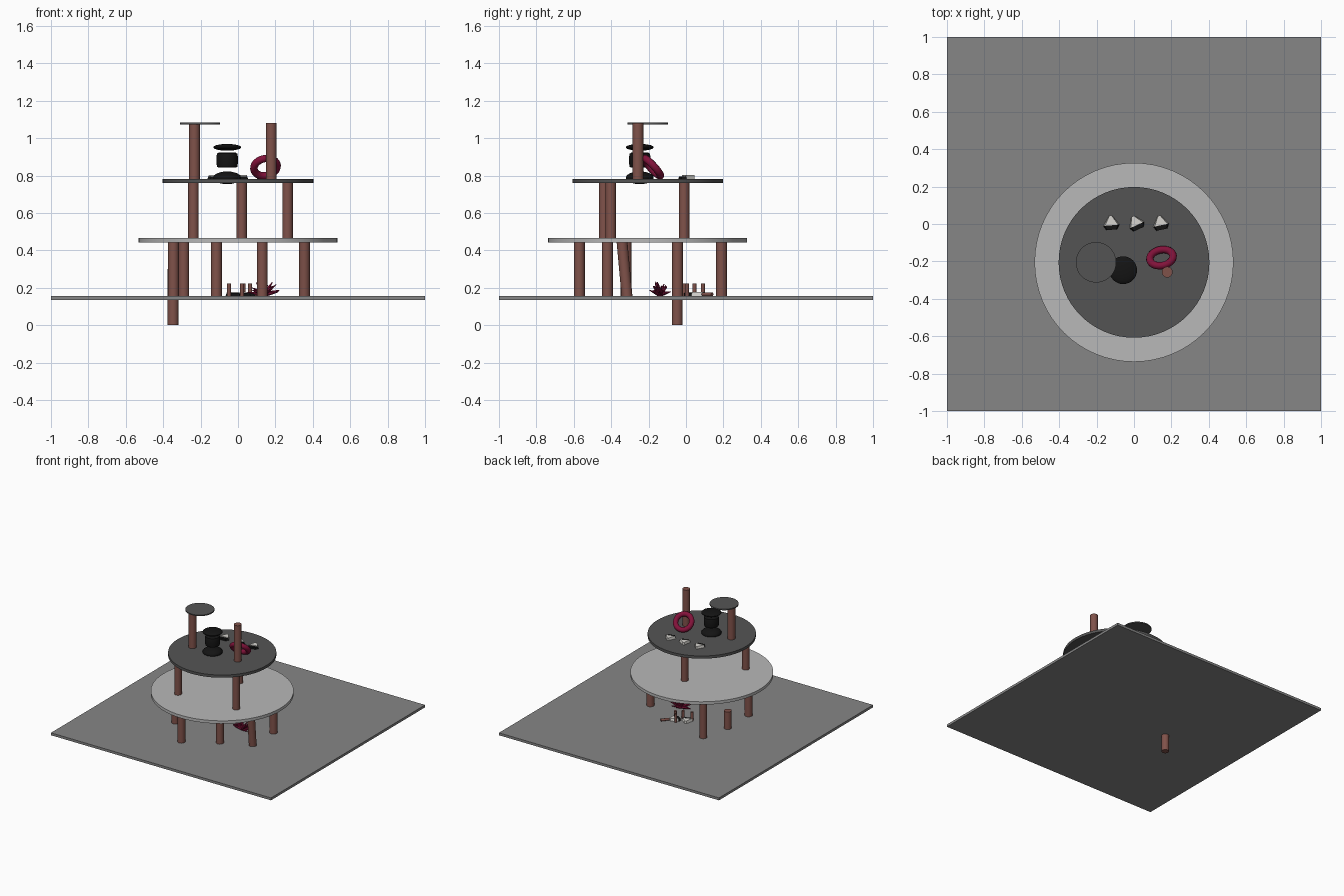
import bpy, bmesh, math, random
from mathutils import Vector, Matrix

if "Cube" in bpy.data.objects:
    bpy.data.objects.remove(bpy.data.objects["Cube"])

random.seed(4)


def mat(name, r, g, b):
    m = bpy.data.materials.new(name)
    lin = [(c / 255 / 12.92) if c < 10 else ((c / 255 + 0.055) / 1.055) ** 2.4 for c in (r, g, b)]
    m.diffuse_color = (*lin, 1)
    m.use_nodes = True
    m.node_tree.nodes["Principled BSDF"].inputs["Base Color"].default_value = m.diffuse_color
    return m


GREY = mat("mid_grey", 134, 134, 134)
LIGHT = mat("light_grey", 184, 184, 184)
DARK = mat("dark_grey", 84, 84, 84)
BROWN = mat("brown", 128, 82, 74)
RED = mat("crimson", 130, 18, 58)
BLACK = mat("black", 20, 20, 20)
WHITE = mat("off_white", 215, 213, 208)


def finish(name, bm, *mats, smooth=True):
    me = bpy.data.meshes.new(name)
    bmesh.ops.recalc_face_normals(bm, faces=bm.faces)
    bm.to_mesh(me)
    bm.free()
    ob = bpy.data.objects.new(name, me)
    bpy.context.collection.objects.link(ob)
    for m in mats:
        me.materials.append(m)
    if smooth:
        bpy.ops.object.select_all(action='DESELECT')
        ob.select_set(True)
        bpy.context.view_layer.objects.active = ob
        bpy.ops.object.shade_smooth_by_angle(angle=math.radians(40))
    return ob


def rod(name, p0, p1, r, m, seg=24):
    """Capped cylinder between two points."""
    p0, p1 = Vector(p0), Vector(p1)
    d = p1 - p0
    bm = bmesh.new()
    rot = Vector((0, 0, 1)).rotation_difference(d.normalized()).to_matrix().to_4x4()
    bmesh.ops.create_cone(bm, cap_ends=True, segments=seg, radius1=r, radius2=r, depth=d.length,
                          matrix=Matrix.Translation((p0 + p1) / 2) @ rot)
    return finish(name, bm, m)


def lathe(name, loc, prof, m, seg=32, closed=False, rot=Matrix()):
    """Spin a (radius, height) profile about the local z axis."""
    bm = bmesh.new()
    rings = [[bm.verts.new((r * math.cos(2 * math.pi * i / seg), r * math.sin(2 * math.pi * i / seg), z))
              for i in range(seg)] for r, z in prof]
    pairs = list(zip(rings, rings[1:] + rings[:1])) if closed else list(zip(rings, rings[1:]))
    for a, b in pairs:
        for i in range(seg):
            j = (i + 1) % seg
            bm.faces.new((a[i], a[j], b[j], b[i]))
    if not closed:
        bm.faces.new(rings[0])
        bm.faces.new(rings[-1])
    bm.transform(Matrix.Translation(loc) @ rot)
    return finish(name, bm, m)


# base plate
bm = bmesh.new()
bmesh.ops.create_cube(bm, size=1, matrix=Matrix.Translation((0, 0, 0.146)) @ Matrix.Diagonal((2, 2, 0.02, 1)))
finish("base_plate", bm, GREY, smooth=False)

# round shelves
CY = -0.205
rod("lower_shelf", (0, CY, 0.442), (0, CY, 0.466), 0.532, LIGHT, 64)
rod("upper_shelf", (0, CY, 0.76), (0, CY, 0.782), 0.403, DARK, 64)
rod("small_top_disc", (-0.203, CY, 1.074), (-0.203, CY, 1.083), 0.108, DARK, 48)

# lower posts: foot x, y and top y; one leans
for i, (x, y0, y1) in enumerate([(-0.115, -0.57, -0.57), (0.13, -0.42, -0.42), (0.355, -0.315, -0.342),
                                 (0.355, -0.045, -0.045), (-0.345, -0.32, -0.32), (-0.29, 0.19, 0.19)]):
    rod(f"lower_post_{i + 1}", (x, y0, 0.15), (x, y1, 0.445), 0.029, BROWN)
rod("sunken_post", (-0.347, -0.047, 0), (-0.347, -0.047, 0.3), 0.029, BROWN)

# middle and top posts
for i, (x, y) in enumerate([(-0.238, -0.438), (0.265, -0.402), (0.02, -0.01)]):
    rod(f"middle_post_{i + 1}", (x, y, 0.465), (x, y, 0.762), 0.028, BROWN)
for i, x in enumerate([-0.233, 0.178]):
    rod(f"top_post_{i + 1}", (x, -0.257, 0.78), (x, -0.257, 1.08), 0.029, BROWN)


# black spool: two lens-shaped flanges and a drum
def lens(name, z, h):
    prof = [(max(0.003, 0.075 * math.cos(t)), h * math.sin(t))
            for t in [math.radians(a) for a in range(-88, 89, 16)]]
    lathe(name, (-0.058, -0.247, z), prof, BLACK)


lens("spool_top", 0.951, 0.018)
lens("spool_bottom", 0.788, 0.034)
lathe("spool_drum", (-0.058, -0.247, 0.883),
      [(0.046, -0.041), (0.054, -0.036), (0.057, -0.02), (0.057, 0.02), (0.054, 0.034), (0.046, 0.039)], BLACK)

# leaning crimson ring
prof = [(0.063 + 0.02 * math.cos(a), 0.02 * math.sin(a)) for a in [i * math.pi / 6 for i in range(12)]]
lathe("crimson_ring", (0.147, -0.18, 0.845), prof, RED, seg=40, closed=True,
      rot=Matrix.Rotation(math.radians(12), 4, 'Z') @ Matrix.Rotation(math.radians(-48), 4, 'X'))


# small wedges: white body on a black front edge
def wedge(name, loc, turn):
    bm = bmesh.new()
    for y0, y1, z1, k in ((-0.012, 0.04, 0.022, 0), (-0.036, -0.012, 0.016, 1)):
        w0, w1 = (0.044, 0.008) if k == 0 else (0.03, 0.044)
        lo = [bm.verts.new(p) for p in ((-w0, y0, 0), (w0, y0, 0), (w1, y1, 0), (-w1, y1, 0))]
        hi = [bm.verts.new((v.co.x * 0.8, v.co.y, z1)) for v in lo]
        fs = [bm.faces.new(lo), bm.faces.new(hi)]
        fs += [bm.faces.new((lo[i], lo[(i + 1) % 4], hi[(i + 1) % 4], hi[i])) for i in range(4)]
        for f in fs:
            f.material_index = k
    bm.transform(Matrix.Translation(loc) @ Matrix.Rotation(math.radians(turn), 4, 'Z'))
    finish(name, bm, WHITE, BLACK, smooth=False)


for i, (x, t) in enumerate([(-0.122, 5), (0.01, 25), (0.142, 12)]):
    wedge(f"shelf_wedge_{i + 1}", (x, 0.005, 0.78), t)
for i, (x, y, t) in enumerate([(-0.03, 0.03, 20), (0.06, 0.06, -30)]):
    wedge(f"floor_wedge_{i + 1}", (x, y, 0.155), t)

# pegs on the floor
for i, (x, y) in enumerate([(-0.048, -0.01), (0.022, 0.005), (0.065, 0.045), (0.03, 0.09)]):
    rod(f"floor_peg_{i + 1}", (x, y, 0.15), (x, y, 0.222), 0.011, BROWN, 12)
rod("fallen_peg", (0.09, 0.09, 0.165), (0.13, 0.14, 0.165), 0.01, BROWN, 12)

# spiky crimson tuft on the floor
bm = bmesh.new()
for i in range(26):
    a = random.uniform(0, 2 * math.pi)
    e = random.uniform(0.05, 1.3)
    d = Vector((math.cos(a) * math.cos(e) * 1.4, math.sin(a) * math.cos(e) * 0.8, math.sin(e))).normalized()
    L = random.uniform(0.05, 0.068) * (1 + 0.4 * abs(d.x))
    rot = Vector((0, 0, 1)).rotation_difference(d).to_matrix().to_4x4()
    bmesh.ops.create_cone(bm, cap_ends=True, segments=6, radius1=0.015, radius2=0.002, depth=L,
                          matrix=Matrix.Translation(Vector((0.14, -0.14, 0.165)) + d * L / 2) @ rot)
finish("crimson_tuft", bm, RED, smooth=False)
